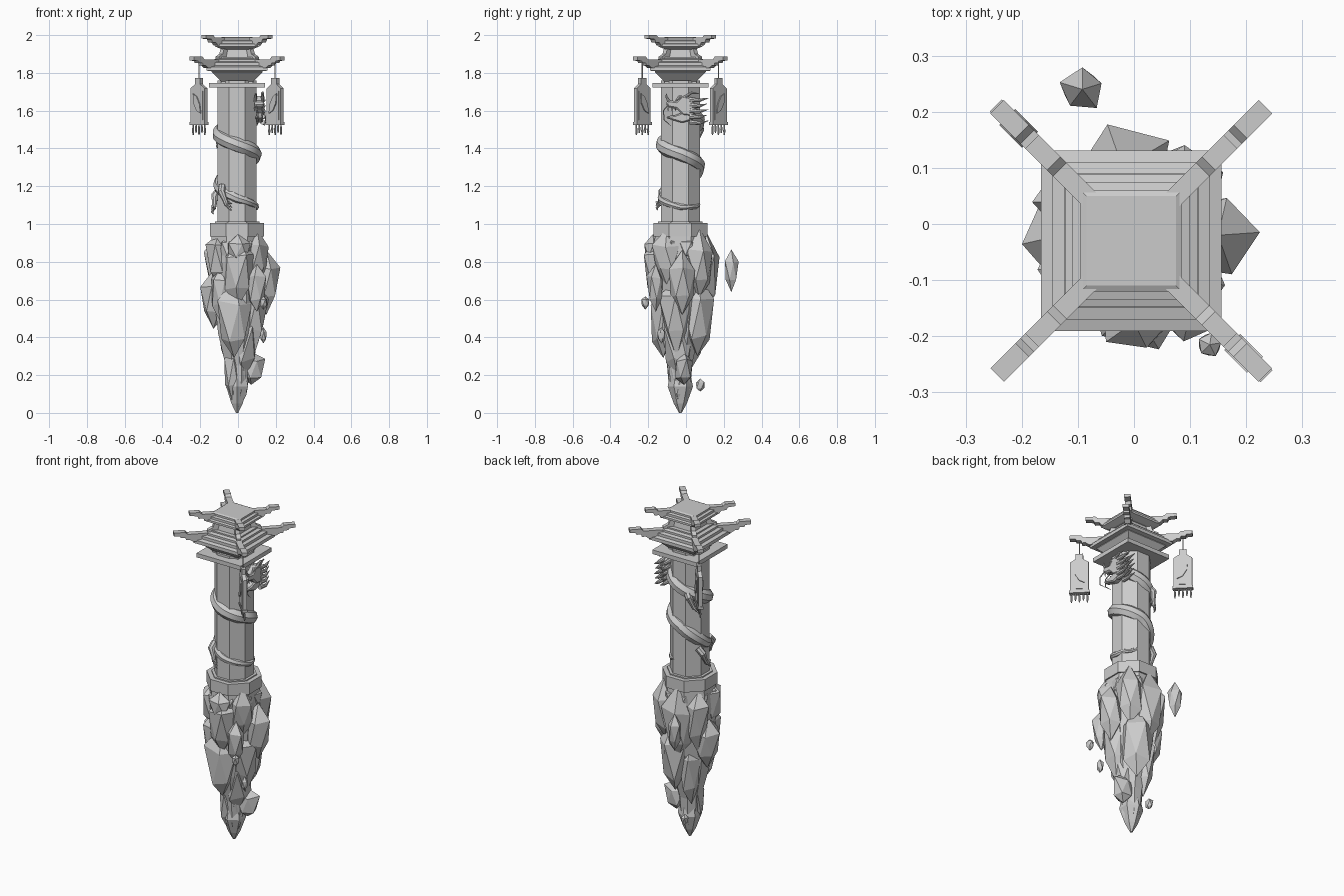
import bpy, bmesh, math, random
from mathutils import Vector, Matrix

random.seed(4)
cube = bpy.data.objects.get("Cube")
if cube:
    bpy.data.objects.remove(cube, do_unlink=True)

stone = bpy.data.materials.new("grey_stone")
stone.use_nodes = True
GREY = (0.6, 0.6, 0.6, 1)
stone.diffuse_color = GREY
stone.node_tree.nodes["Principled BSDF"].inputs["Base Color"].default_value = GREY

CENTRE = Vector((-0.005, -0.03, 0))


def finish(name, bm, smooth=False):
    bmesh.ops.recalc_face_normals(bm, faces=bm.faces)
    me = bpy.data.meshes.new(name)
    bm.to_mesh(me)
    bm.free()
    me.materials.append(stone)
    ob = bpy.data.objects.new(name, me)
    bpy.context.collection.objects.link(ob)
    if smooth:
        bpy.ops.object.select_all(action='DESELECT')
        ob.select_set(True)
        bpy.context.view_layer.objects.active = ob
        bpy.ops.object.shade_smooth_by_angle(angle=math.radians(40))
    return ob


def tower(name, sides, profile):
    """Stack of regular rings given as (half width, height)."""
    bm = bmesh.new()
    rings = []
    for half, z in profile:
        r = half / math.cos(math.pi / sides)
        rings.append([bm.verts.new(CENTRE + Vector((r * math.cos((i + .5) * math.tau / sides),
                      r * math.sin((i + .5) * math.tau / sides), z))) for i in range(sides)])
    for a, b in zip(rings, rings[1:]):
        for i in range(sides):
            j = (i + 1) % sides
            bm.faces.new((a[i], a[j], b[j], b[i]))
    bm.faces.new(rings[0])
    bm.faces.new(rings[-1])
    return finish(name, bm)


def slab(name, outline, thick, matrix):
    """Outline in the local xz plane, extruded evenly along local y."""
    bm = bmesh.new()
    f = bm.faces.new([bm.verts.new((x, -thick / 2, z)) for x, z in outline])
    new = bmesh.ops.extrude_face_region(bm, geom=[f])["geom"]
    bmesh.ops.translate(bm, verts=[v for v in new if isinstance(v, bmesh.types.BMVert)],
                        vec=(0, thick, 0))
    bm.transform(matrix)
    return finish(name, bm)


def tube(name, points, radii, smooth=True):
    """Tapered tube through a path."""
    cu = bpy.data.curves.new(name, 'CURVE')
    cu.dimensions, cu.bevel_depth, cu.bevel_resolution = '3D', 1, 2
    cu.use_fill_caps = True
    sp = cu.splines.new('POLY')
    sp.points.add(len(points) - 1)
    for p, co, r in zip(sp.points, points, radii):
        p.co, p.radius = (*co, 1), r
    tmp = bpy.data.objects.new(name + "_path", cu)
    bpy.context.collection.objects.link(tmp)
    me = tmp.evaluated_get(bpy.context.evaluated_depsgraph_get()).to_mesh()
    bm = bmesh.new()
    bm.from_mesh(me)
    bpy.data.objects.remove(tmp, do_unlink=True)
    return finish(name, bm, smooth)


def rock(name, centre, size, taper=0.0, jitter=0.16):
    """Faceted boulder; taper narrows its lower half."""
    bm = bmesh.new()
    bmesh.ops.create_icosphere(bm, subdivisions=1, radius=1)
    bm.transform(Matrix.Rotation(random.uniform(0, 6), 4, 'Z'))
    for v in bm.verts:
        v.co *= 1 + random.uniform(-jitter, jitter)
        k = 1 + taper * min(v.co.z, 0)
        v.co = Vector((v.co.x * size[0] * k, v.co.y * size[1] * k, v.co.z * size[2])) + Vector(centre)
    return finish(name, bm)


def around(deg, r, z):
    a = math.radians(deg)
    return CENTRE + Vector((r * math.cos(a), r * math.sin(a), z))


# Column, base ring and capital
tower("column", 8, [(.103, .95), (.103, 1.76)])
tower("base_ring", 8, [(.143, .935), (.143, 1.005), (.118, 1.005), (.118, 1.012)])
tower("capital_plate", 4, [(.148, 1.722), (.148, 1.747)])
tower("capital", 4, [(.085, 1.745), (.085, 1.755), (.135, 1.805), (.135, 1.812)])

# Stepped roofs
tower("lower_roof", 4, [(.13, 1.808), (.161, 1.812), (.161, 1.832), (.14, 1.838), (.14, 1.855),
                        (.12, 1.86), (.12, 1.872), (.1, 1.877), (.1, 1.885), (.075, 1.885), (.065, 1.94)])
tower("upper_roof", 4, [(.08, 1.925), (.118, 1.94), (.118, 1.952), (.105, 1.956), (.105, 1.97),
                        (.09, 1.974), (.09, 1.985), (.08, 1.99)])

# Corner beams on both roofs and the sloping ridges between them
lower_beam = [(.1, 1.835), (.23, 1.825), (.25, 1.838), (.27, 1.838), (.275, 1.853), (.3, 1.853),
              (.305, 1.863), (.338, 1.866), (.338, 1.886), (.275, 1.886), (.262, 1.872), (.1, 1.872)]
upper_beam = [(.08, 1.95), (.16, 1.945), (.175, 1.962), (.2, 1.962), (.208, 1.978), (.25, 1.982),
              (.25, 2), (.195, 2), (.18, 1.987), (.08, 1.987)]
ridge = [(.06, 1.86), (.15, 1.86), (.15, 1.885), (.12, 1.9), (.105, 1.945), (.06, 1.945)]
for i in range(4):
    m = Matrix.Translation(CENTRE) @ Matrix.Rotation(math.pi / 4 + i * math.pi / 2, 4, 'Z')
    slab(f"lower_beam_{i}", lower_beam, .034, m)
    slab(f"upper_beam_{i}", upper_beam, .034, m)
    slab(f"roof_ridge_{i}", ridge, .026, m)

# Hanging lanterns on two opposite corners
body = [(-.052, 1.535), (.052, 1.535), (.052, 1.718), (.02, 1.74), (.02, 1.772),
        (-.02, 1.772), (-.02, 1.74), (-.052, 1.718)]
inner = [(-.04, 1.55), (.04, 1.55), (.04, 1.705), (-.04, 1.705)]
leaf = [(-.03, 1.585), (0, 1.6), (.024, 1.64), (.027, 1.69), (0, 1.675), (-.022, 1.635)]
for side, deg in (("back", 135), ("front", -45)):
    m = Matrix.Translation(around(deg, .285, 0)) @ Matrix.Rotation(math.radians(deg), 4, 'Z')
    slab(side + "_lantern", body, .022, m)
    slab(side + "_lantern_panel", inner, .028, m)
    slab(side + "_lantern_leaf", leaf, .04, m)
    slab(side + "_lantern_rim", [(-.056, 1.525), (.056, 1.525), (.056, 1.54), (-.056, 1.54)], .03, m)
    tube(side + "_lantern_cord", [m @ Vector((0, 0, z)) for z in (1.765, 1.85)], [.003] * 2)
    for k in range(5):
        x, low = (k - 2) * .022, 1.47 + .012 * (k % 2)
        tube(f"{side}_tassel_{k}", [m @ Vector((x, 0, z)) for z in (1.53, low + .02, low)],
             [.003, .006, .003])

# Dragon body coiling down the column: turning angle against height
coil = [(20, 1.6), (50, 1.575), (90, 1.545), (180, 1.475), (270, 1.42), (360, 1.37), (450, 1.31),
        (540, 1.2), (630, 1.135), (720, 1.09), (770, 1.09), (800, 1.11)]
path, radii = [], []
for (a0, z0), (a1, z1) in zip(coil, coil[1:]):
    steps = max(2, int((a1 - a0) / 9))
    for s in range(steps):
        t = s / steps
        a = a0 + (a1 - a0) * t
        path.append(around(a, .09 + .014 * max(0, (a - 560) / 240), z0 + (z1 - z0) * t))
        radii.append(.041 if a < 480 else .041 - .032 * (a - 480) / 320)
tube("dragon_body", path, radii)

# Dragon legs with clawed feet
for n, (deg, z, turn) in enumerate(((222, 1.17, 22), (150, 1.15, 25), (115, 1.5, 22))):
    foot = around(deg + turn, .125, z - .07)
    tube(f"dragon_leg_{n}", [around(deg, .105, z + .03), around(deg + turn * .35, .128, z),
                             around(deg + turn * .75, .122, z - .045), foot], [.02, .02, .013, .012])
    for k in (-1, 0, 1):
        tube(f"dragon_claw_{n}_{k}", [foot, around(deg + turn + 7, .132, z - .07 + k * .016),
                                      around(deg + turn + 13, .124, z - .082 + k * .018)],
             [.008, .006, .001])

# Dragon head facing the front with open jaws
def head_slab(name, outline, x, thick):
    m = Matrix.Translation((x, 0, 0)) @ Matrix.Rotation(math.pi / 2, 4, 'Z')
    ob = slab(name, outline, thick, m)
    bev = ob.modifiers.new("soft_edges", 'BEVEL')
    bev.width, bev.segments = .008, 1


head_slab("dragon_skull", [(.04, 1.57), (-.015, 1.575), (-.05, 1.61), (-.095, 1.618), (-.108, 1.64),
                           (-.09, 1.655), (-.05, 1.65), (-.02, 1.68), (.03, 1.67), (.055, 1.62)], .112, .05)
head_slab("dragon_jaw", [(.03, 1.55), (-.02, 1.535), (-.07, 1.55), (-.105, 1.56), (-.1, 1.572),
                         (-.06, 1.575), (-.02, 1.59), (.03, 1.6)], .112, .04)
for n, x in enumerate((.092, .13)):
    tube(f"dragon_horn_{n}", [(x, -.01, 1.67), (x, .03, 1.695), (x, .07, 1.69)], [.009, .007, .001])
    tube(f"dragon_brow_{n}", [(x, -.055, 1.65), (x, -.035, 1.672), (x, -.005, 1.672)], [.004, .01, .005])
    tube(f"dragon_nose_{n}", [(x, -.09, 1.65), (x, -.102, 1.67), (x, -.105, 1.69)], [.009, .006, .002])
    tube(f"dragon_whisker_{n}", [(x, -.095, 1.63), (x + .012, -.12, 1.6), (x + .016, -.115, 1.55),
                                 (x + .008, -.08, 1.52)], [.004, .003, .003, .001])
    for k in range(5):
        z = 1.66 - k * .03
        tube(f"dragon_mane_{n}_{k}", [(x, .02, z), (x + .006, .07, z - .005), (x, .118 - .008 * (k % 2), z + .006)],
             [.014, .01, .001])
    for k in range(4):
        y = -.095 + k * .02
        tube(f"dragon_tooth_{n}_{k}", [(x - .003, y, 1.617), (x - .003, y, 1.597)], [.004, .001])

# Hanging rock: tapering core with shards around it
tower("rock_core", 8, [(.02, .03), (.05, .12), (.06, .25), (.1, .42), (.12, .6), (.14, .8), (.135, .935)])
shards = [
    (.0, -.15, .74, .1, .085, .2), (-.1, -.08, .82, .075, .09, .15), (.1, -.1, .82, .075, .08, .14),
    (.15, -.02, .69, .08, .09, .17), (.09, .07, .78, .085, .085, .18), (-.02, .1, .72, .1, .085, .22),
    (-.11, .04, .76, .07, .08, .18), (-.13, -.02, .6, .085, .1, .16), (-.02, -.12, .48, .105, .085, .22),
    (.08, -.05, .52, .085, .1, .2), (.03, .06, .5, .1, .095, .22), (-.05, .02, .42, .07, .08, .2),
    (.03, -.04, .36, .1, .085, .18), (.07, -.01, .235, .075, .06, .1), (-.03, -.05, .22, .055, .06, .15),
    (.0, -.03, .17, .07, .06, .16), (.1, -.16, .66, .06, .05, .13), (-.09, -.11, .64, .06, .07, .15),
]
for n, s in enumerate(shards):
    rock(f"rock_shard_{n}", s[:3], s[3:], .45)
tower("rock_tip", 6, [(.006, 0), (.03, .05), (.058, .14), (.04, .24)])
for k in range(8):
    p = around(k * 45 + 20, .105, .87)
    rock(f"rock_crown_{k}", p, (.058, .058, .075), .2, .1)
rock("rock_front_ledge", (0, -.175, .86), (.07, .058, .08), .4, .08)

# Loose floating rocks
for n, (c, s) in enumerate((((-.092, .24, .75), (.044, .042, .11)), ((.135, -.215, .585), (.024, .024, .035)),
                            ((.135, -.13, .41), (.02, .025, .04)), ((-.045, .075, .145), (.02, .028, .034)))):
    rock(f"floating_rock_{n}", c, s, .3, .1)
